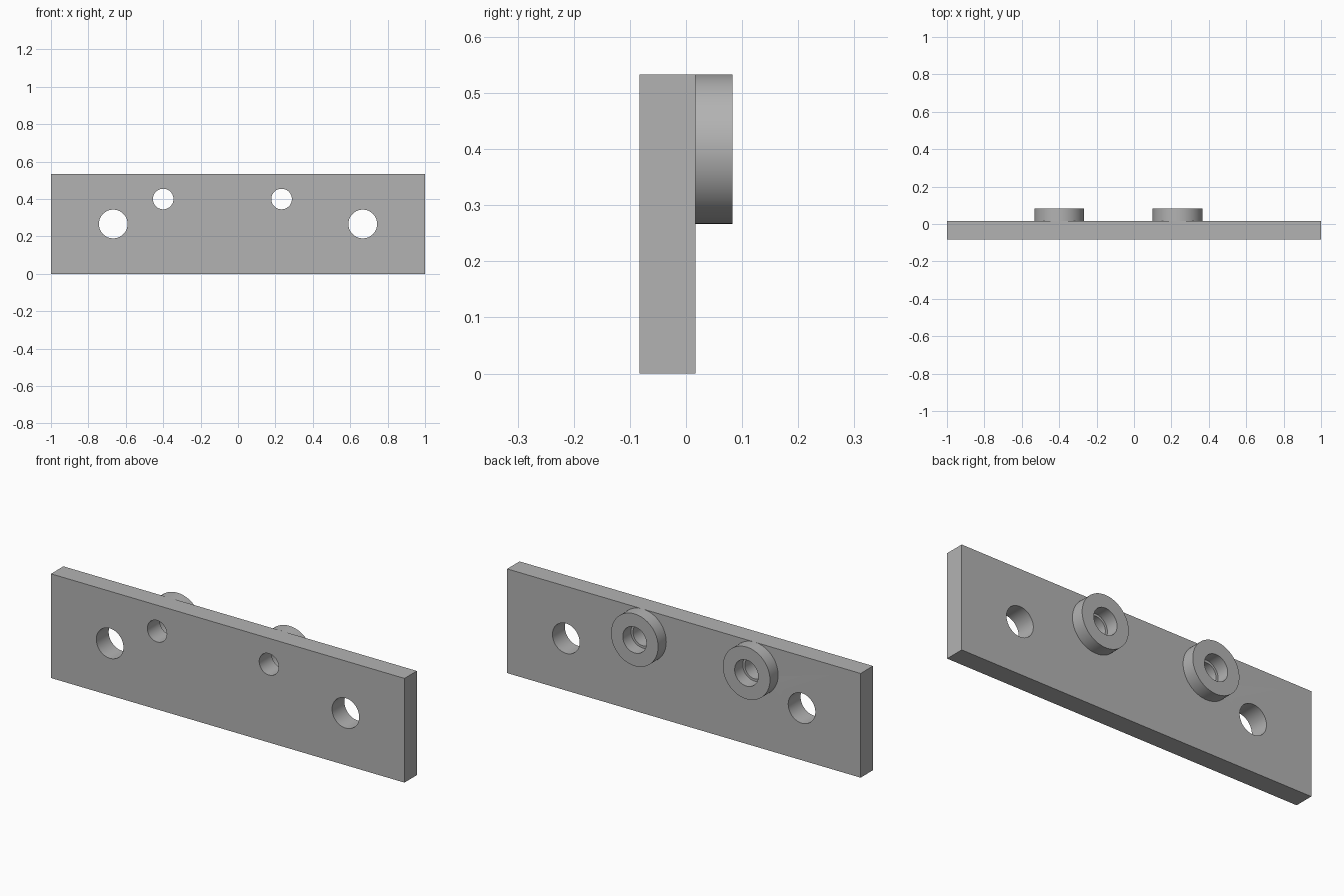
import bpy
import math

cube = bpy.data.objects.get("Cube")
if cube:
    bpy.data.objects.remove(cube, do_unlink=True)

# Plate and boss dimensions
HEIGHT, FRONT, BACK, BOSS_END = 0.533, -0.083, 0.017, 0.083
BOSS_Z, BOSS_R = 0.4, 0.1333

grey = bpy.data.materials.new("plain_grey")
grey.use_nodes = True
colour = (0.45, 0.45, 0.45, 1)
grey.diffuse_color = colour
grey.node_tree.nodes["Principled BSDF"].inputs["Base Color"].default_value = colour


def rod(name, x, z, radius, y0, y1):
    """Cylinder along y from y0 to y1."""
    bpy.ops.mesh.primitive_cylinder_add(
        vertices=64, radius=radius, depth=y1 - y0,
        location=(x, (y0 + y1) / 2, z), rotation=(math.pi / 2, 0, 0))
    obj = bpy.context.object
    obj.name = name
    obj.data.materials.append(grey)
    return obj


def combine(target, tool, operation):
    """Apply a boolean and remove the tool object."""
    mod = target.modifiers.new(operation.lower(), 'BOOLEAN')
    mod.operation, mod.object, mod.solver = operation, tool, 'EXACT'
    bpy.context.view_layer.objects.active = target
    bpy.ops.object.modifier_apply(modifier=mod.name)
    bpy.data.objects.remove(tool, do_unlink=True)


# Flat rectangular plate
bpy.ops.mesh.primitive_cube_add(size=1, location=(0, (FRONT + BACK) / 2, HEIGHT / 2))
plate = bpy.context.object
plate.name = "mounting_plate"
plate.scale = (2, BACK - FRONT, HEIGHT)
bpy.ops.object.transform_apply(location=False, rotation=False, scale=True)
plate.data.materials.append(grey)

# Round bosses on the back, each with a through hole and a wider recess
for x in (-0.4, 0.233):
    combine(plate, rod("boss", x, BOSS_Z, BOSS_R, BACK, BOSS_END), 'UNION')
    combine(plate, rod("through_hole", x, BOSS_Z, 0.055, -0.2, 0.2), 'DIFFERENCE')
    combine(plate, rod("recess", x, BOSS_Z, 0.0667, BACK, 0.2), 'DIFFERENCE')

# Large mounting holes near the ends
for x in (-0.667, 0.667):
    combine(plate, rod("mounting_hole", x, HEIGHT / 2, 0.0767, -0.2, 0.2), 'DIFFERENCE')

# Smooth round walls, sharp edges
bpy.ops.object.select_all(action='DESELECT')
plate.select_set(True)
bpy.context.view_layer.objects.active = plate
bpy.ops.object.shade_smooth_by_angle(angle=math.radians(30))
